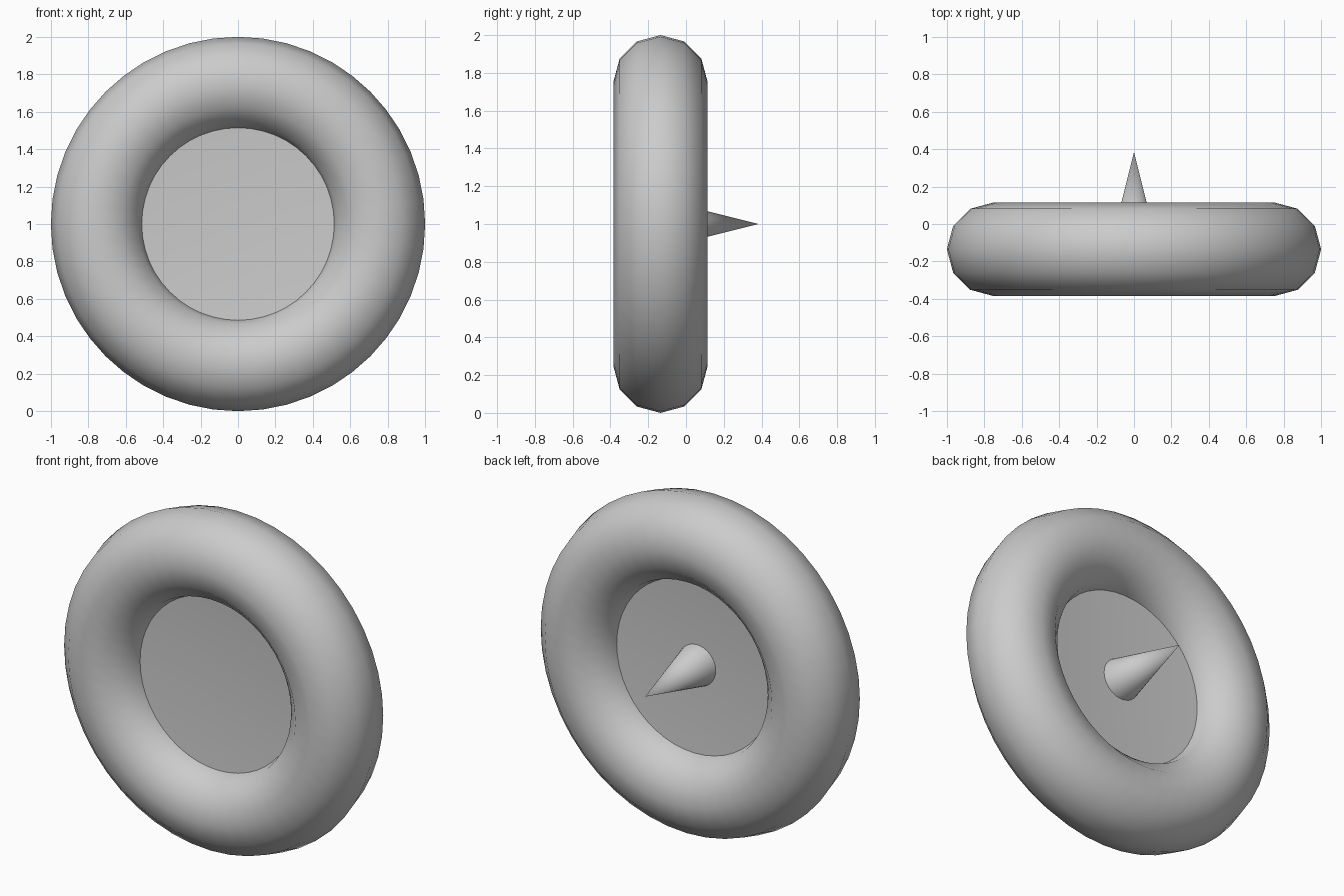
import bpy
import math

# Clear the default cube only
cube = bpy.data.objects.get("Cube")
if cube:
    bpy.data.objects.remove(cube, do_unlink=True)

CENTRE = (0, -0.135, 1.0)   # middle of the ring
TIP_Y = 0.385               # far end of the spike

grey = bpy.data.materials.new("light_grey")
grey.use_nodes = True
colour = (0.6, 0.6, 0.6, 1)
grey.diffuse_color = colour
grey.node_tree.nodes["Principled BSDF"].inputs["Base Color"].default_value = colour


def finish(name, angle):
    """Name, colour and smooth the newly added part."""
    obj = bpy.context.object
    obj.name = name
    obj.data.materials.append(grey)
    bpy.ops.object.shade_smooth_by_angle(angle=math.radians(angle))
    return obj


# Upright ring
bpy.ops.mesh.primitive_torus_add(
    location=CENTRE, rotation=(math.pi / 2, 0, 0),
    major_radius=0.75, minor_radius=0.25,
    major_segments=48, minor_segments=12)
finish("ring", 60)

# Hub plate closing the hole, with both faces dished towards the middle
bpy.ops.mesh.primitive_cylinder_add(
    vertices=48, radius=0.53, depth=0.11, end_fill_type='TRIFAN',
    location=CENTRE, rotation=(-math.pi / 2, 0, 0))
hub = finish("hub_plate", 30)
for v in hub.data.vertices:
    if math.hypot(v.co.x, v.co.y) < 0.01:
        v.co.z = math.copysign(0.022, v.co.z)

# Spike rising from the back of the hub
length = TIP_Y - CENTRE[1]
bpy.ops.mesh.primitive_cone_add(
    vertices=32, radius1=length * 0.25, radius2=0, depth=length,
    location=(0, CENTRE[1] + length / 2, 1.0),
    rotation=(-math.pi / 2, 0, 0))
finish("spike", 40)
